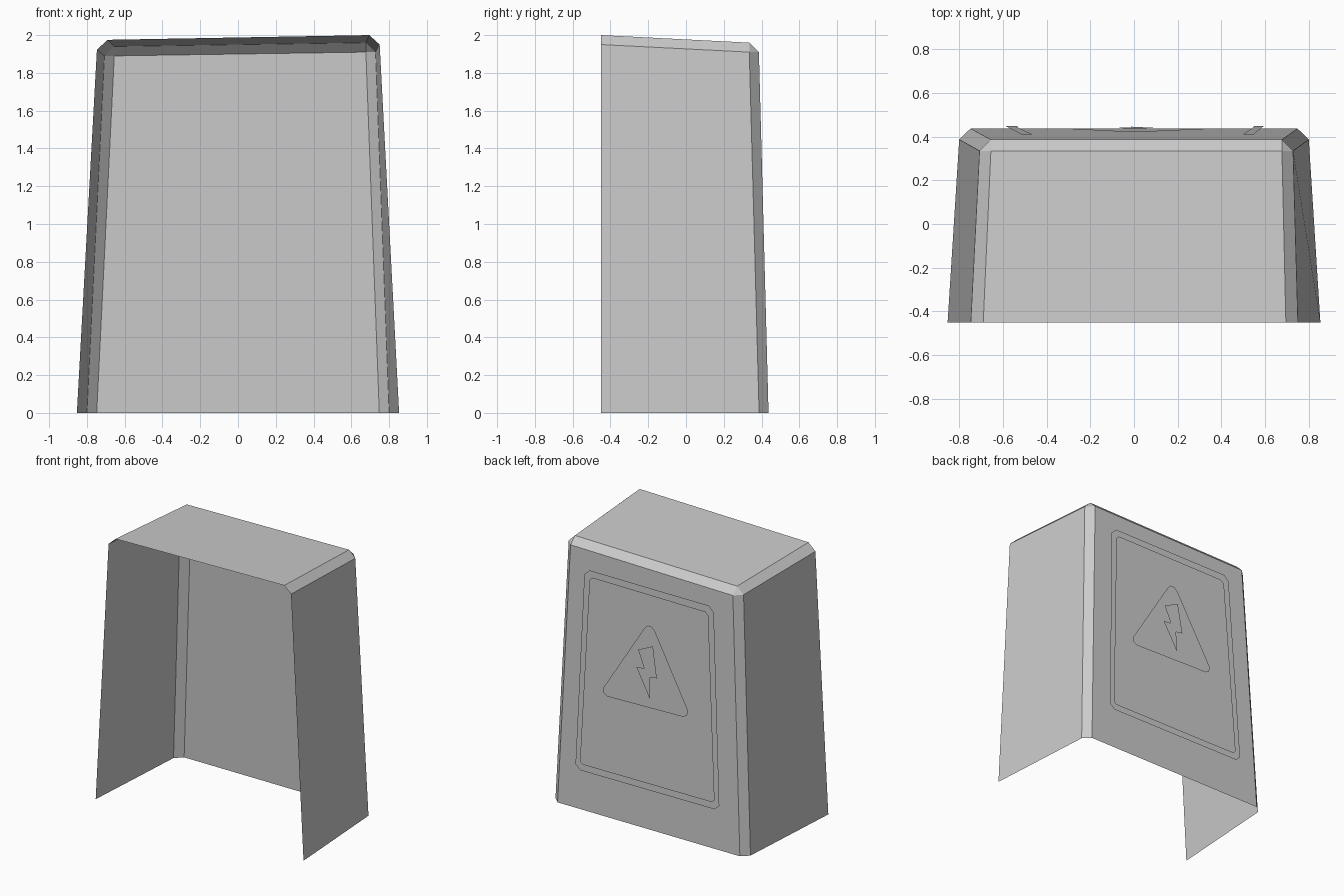
import bpy, bmesh
from mathutils import Vector

if "Cube" in bpy.data.objects:
    bpy.data.objects.remove(bpy.data.objects["Cube"])


def back_y(z, lift=0.0):
    """Depth of the leaning back panel at height z."""
    return 0.437 - 0.0272 * z + lift


def finish(name, bm):
    mesh = bpy.data.meshes.new(name)
    bm.to_mesh(mesh)
    bm.free()
    ob = bpy.data.objects.new(name, mesh)
    bpy.context.collection.objects.link(ob)
    return ob


def face_up(bm):
    # Turn every face away from the inside of the cabinet
    inside = Vector((0, -0.1, 0.9))
    for f in bm.faces:
        f.normal_update()
        if f.normal.dot(f.calc_center_median() - inside) < 0:
            f.normal_flip()


# Cabinet shell: open at front and bottom, chamfered edges, slightly skewed roof
bm = bmesh.new()
sides = {
    -1: dict(roof_f=(-0.69, -0.45, 1.975), roof_b=(-0.655, 0.335, 1.94),
             wall_f=(-0.747, -0.45, 1.923), wall_b=(-0.707, 0.335, 1.89),
             back_t=(-0.655, 0.386, 1.89)),
    1: dict(roof_f=(0.695, -0.45, 2.0), roof_b=(0.677, 0.335, 1.96),
            wall_f=(0.75, -0.45, 1.95), wall_b=(0.728, 0.335, 1.91),
            back_t=(0.677, 0.386, 1.91)),
}
for s, pts in sides.items():
    pts["foot_f"] = (0.853 * s, -0.45, 0)
    pts["foot_b"] = (0.80 * s, 0.387, 0)
    pts["back_f"] = (0.748 * s, 0.437, 0)
    v = sides[s] = {k: bm.verts.new(p) for k, p in pts.items()}
    for keys in (("foot_f", "foot_b", "wall_b", "wall_f"),    # side wall
                 ("wall_f", "wall_b", "roof_b", "roof_f"),    # roof chamfer
                 ("foot_b", "back_f", "back_t", "wall_b"),    # upright chamfer
                 ("wall_b", "back_t", "roof_b")):             # corner
        bm.faces.new([v[k] for k in keys])
left, right = sides[-1], sides[1]
for a, b in (("roof_f", "roof_b"), ("roof_b", "back_t"), ("back_t", "back_f")):
    bm.faces.new((left[a], left[b], right[b], right[a]))
face_up(bm)
finish("cabinet_shell", bm)


# Door frame outline: thin flat ring floating over the back panel
outer = [(0.505, 1.775), (-0.475, 1.775), (-0.515, 1.735), (-0.587, 0.335),
         (-0.55, 0.30), (0.555, 0.295), (0.593, 0.33), (0.547, 1.735)]
inner = [(0.48, 1.725), (-0.445, 1.72), (-0.467, 1.70), (-0.543, 0.365),
         (-0.525, 0.35), (0.535, 0.345), (0.553, 0.36), (0.50, 1.705)]
bm = bmesh.new()
ro, ri = ([bm.verts.new((x, back_y(z, 0.02), z)) for x, z in loop]
          for loop in (outer, inner))
for i in range(8):
    j = (i + 1) % 8
    bm.faces.new((ro[i], ro[j], ri[j], ri[i]))
face_up(bm)
finish("door_frame", bm)


# Warning sign: flat triangle with a bolt on it
def plate(name, outline, lift):
    bm = bmesh.new()
    bm.faces.new([bm.verts.new((x, back_y(z, lift), z)) for x, z in outline])
    face_up(bm)
    finish(name, bm)


plate("warning_triangle",
      [(0.02, 1.50), (-0.015, 1.50), (-0.04, 1.475), (-0.322, 0.965),
       (-0.315, 0.93), (-0.285, 0.91), (0.34, 0.895), (0.374, 0.915),
       (0.37, 0.955), (0.045, 1.475)], 0.025)
plate("warning_bolt",
      [(0.087, 1.31), (-0.033, 1.365), (-0.069, 1.14), (-0.012, 1.13),
       (-0.015, 0.975), (0.10, 1.18), (0.035, 1.185)], 0.035)
